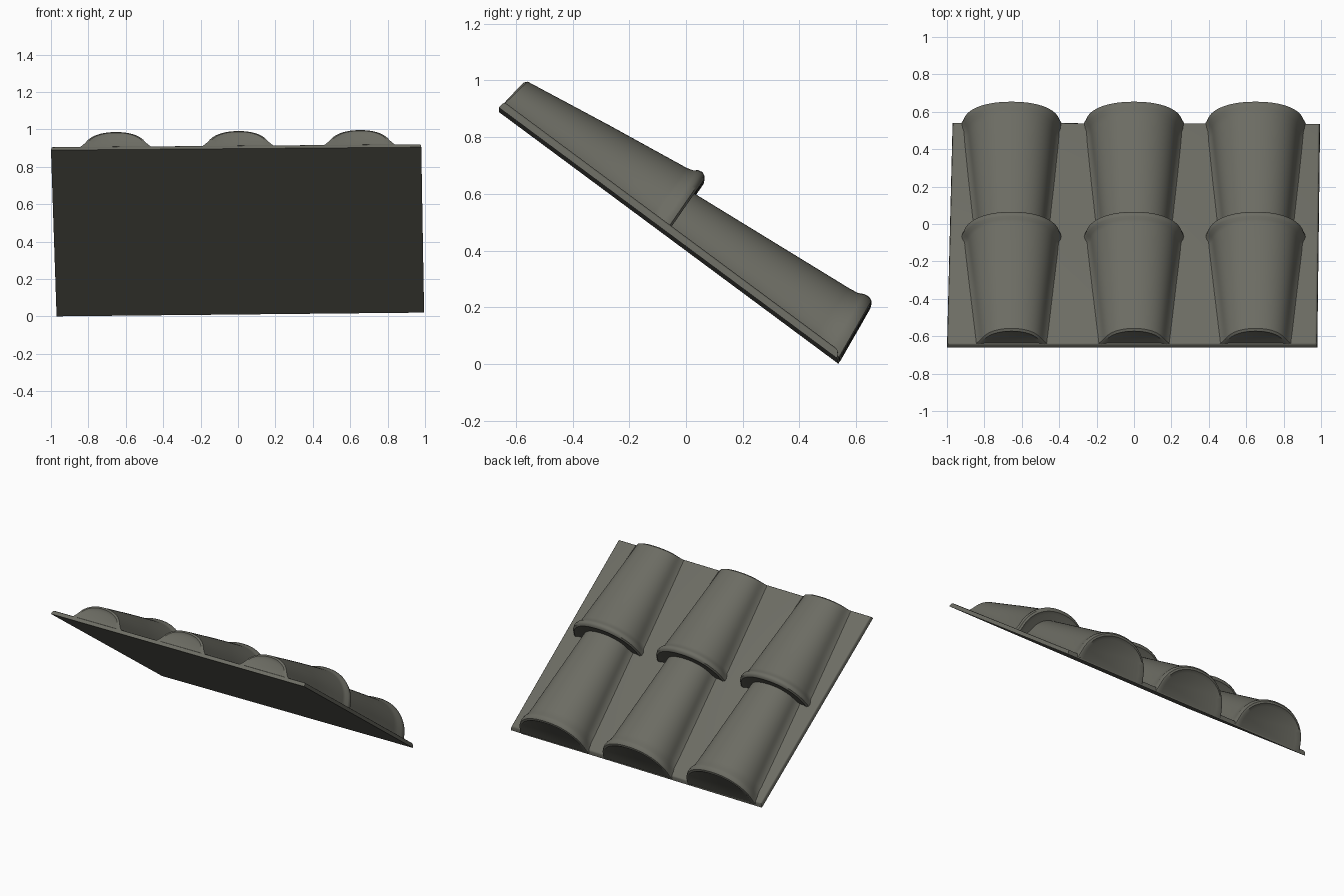
import bpy, bmesh, math

if "Cube" in bpy.data.objects:
    bpy.data.objects.remove(bpy.data.objects["Cube"])

# Slope frame: s runs downhill (towards +y), h is height above the underside
SLOPE = math.atan2(0.89, 1.20)
C, S = math.cos(SLOPE), math.sin(SLOPE)

def place(x, s, h):
    return (x, -0.66 + C * s + S * h, 0.897 - S * s + C * h + 0.008 * x)

grey = bpy.data.materials.new("olive_grey_clay")
grey.diffuse_color = (0.15, 0.15, 0.125, 1)
grey.use_nodes = True
grey.node_tree.nodes["Principled BSDF"].inputs["Base Color"].default_value = grey.diffuse_color

def finish(bm, name, angle=40):
    bmesh.ops.recalc_face_normals(bm, faces=bm.faces)
    me = bpy.data.meshes.new(name)
    bm.to_mesh(me)
    bm.free()
    me.materials.append(grey)
    ob = bpy.data.objects.new(name, me)
    bpy.context.collection.objects.link(ob)
    bpy.ops.object.select_all(action='DESELECT')
    ob.select_set(True)
    bpy.context.view_layer.objects.active = ob
    bpy.ops.object.shade_smooth_by_angle(angle=math.radians(angle))
    return ob

BASE = 0.008
N = 36

def barrel(name, cx, rings):
    """Loft arched sections (s, half width, height, end tilt, foot flare)."""
    bm = bmesh.new()
    loops = []
    for s, hw, top, tilt, flare in rings:
        loop = []
        for i in range(N + 1):
            t = math.pi * i / N
            c, sn = math.cos(t), max(0.0, math.sin(t))
            h = BASE + (top - BASE) * sn ** 0.92
            x = hw * math.copysign(abs(c) ** 0.92, c)
            x += math.copysign(flare * max(0, 1 - (h - BASE) / 0.06) ** 2, c)
            loop.append(bm.verts.new(place(cx + x, s + tilt * (1 - h / top), h)))
        loops.append(loop)
    for a, b in zip(loops, loops[1:]):
        for i in range(N + 1):
            j = (i + 1) % (N + 1)
            bm.faces.new((a[i], a[j], b[j], b[i]))
    bm.faces.new(loops[0])
    bm.faces.new(loops[-1])
    return finish(bm, name)

# Upper and lower courses: narrow rounded head, taper, rolled lip, dished end
upper = [(0.026, 0.135, 0.105, -0.022, 0.02), (0.016, 0.158, 0.124, -0.014, 0.03),
         (0.026, 0.170, 0.136, -0.022, 0.04), (0.35, 0.203, 0.184, 0, 0.04),
         (0.66, 0.236, 0.226, 0, 0.03), (0.682, 0.243, 0.233, 0, 0.02),
         (0.694, 0.256, 0.243, 0.005, 0.012), (0.710, 0.262, 0.247, 0.006, 0.01),
         (0.724, 0.260, 0.241, 0.008, 0.01), (0.732, 0.248, 0.228, 0.008, 0.01),
         (0.726, 0.225, 0.205, 0.008, 0)]
lower = [(0.66, 0.172, 0.160, 0, 0.03), (0.74, 0.180, 0.170, 0, 0.04),
         (1.10, 0.212, 0.202, 0, 0.04), (1.37, 0.236, 0.226, 0, 0.035),
         (1.405, 0.243, 0.231, 0.01, 0.025), (1.425, 0.255, 0.241, 0.02, 0.015),
         (1.445, 0.260, 0.244, 0.026, 0.012), (1.460, 0.258, 0.237, 0.028, 0.01),
         (1.466, 0.246, 0.224, 0.026, 0.01), (1.456, 0.222, 0.200, 0.030, 0)]
for n, cx in enumerate((-0.655, 0.0, 0.65), 1):
    barrel(f"upper_barrel_tile_{n}", cx, upper)
    barrel(f"lower_barrel_tile_{n}", cx, lower)

# Flat sloping pan under the tiles, slightly skewed at the sides
bm = bmesh.new()
corners = [(-1.0, 0.0), (0.98, 0.0), (0.995, 1.485), (-0.97, 1.492)]
low = [bm.verts.new(place(x, s, 0)) for x, s in corners]
high = [bm.verts.new(place(x * 0.995, 0.004 + s * 0.987, 0.027)) for x, s in corners]
bm.faces.new(low[::-1])
bm.faces.new(high)
for i in range(4):
    j = (i + 1) % 4
    bm.faces.new((low[i], low[j], high[j], high[i]))
top_edges = [e for e in bm.edges if all(v in high for v in e.verts)]
bmesh.ops.bevel(bm, geom=top_edges, offset=0.01, segments=3, affect='EDGES', profile=0.5)
finish(bm, "roof_pan")
